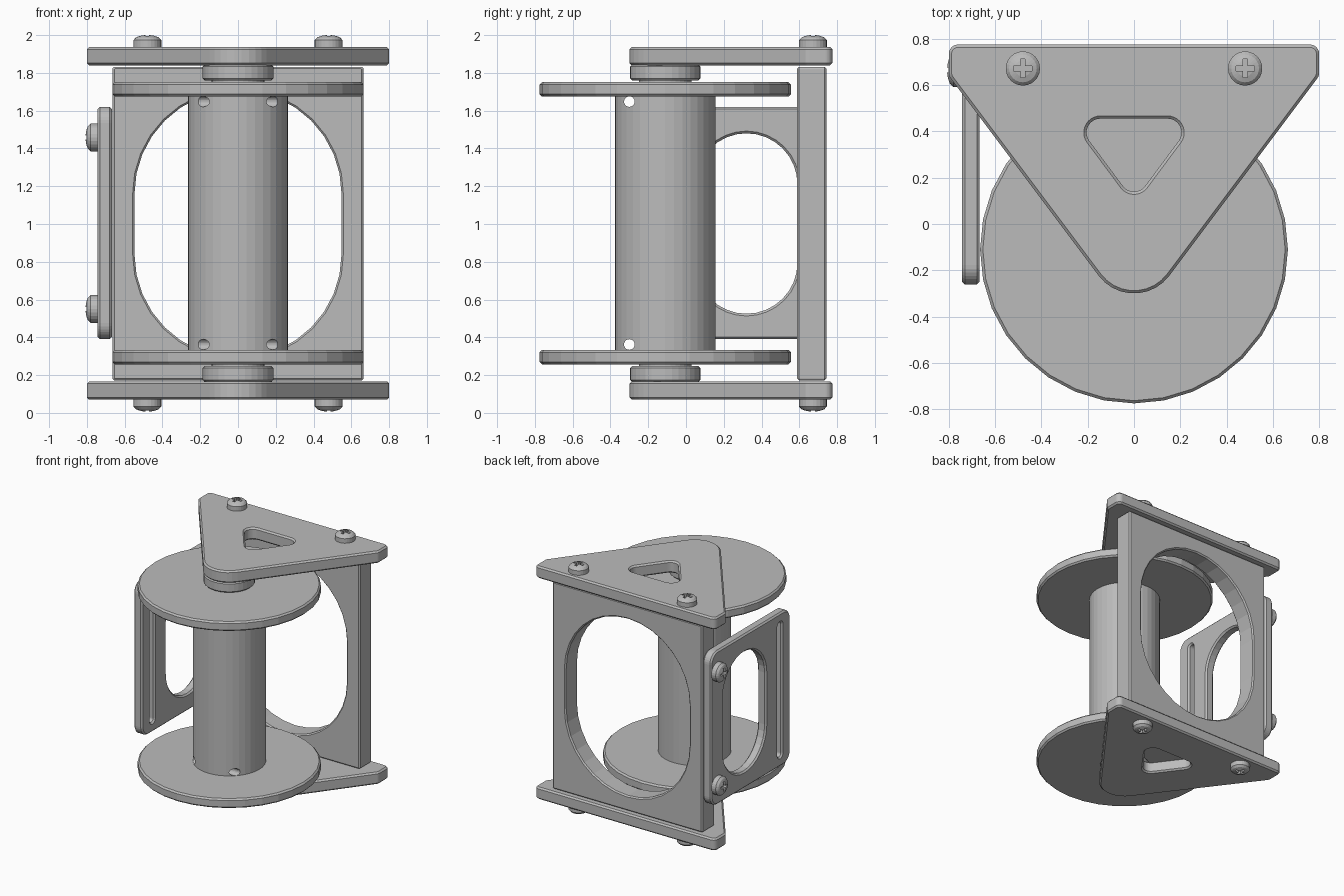
import bpy, bmesh, math
from mathutils import Matrix, Vector

if "Cube" in bpy.data.objects:
    bpy.data.objects.remove(bpy.data.objects["Cube"])

steel = bpy.data.materials.new("grey_metal")
steel.diffuse_color = (0.5, 0.5, 0.5, 1)
steel.use_nodes = True
steel.node_tree.nodes["Principled BSDF"].inputs["Base Color"].default_value = steel.diffuse_color

# Axis placements: local (u, v, depth) to world
XY = lambda u, v, w: (u, v, w)
XZ = lambda u, v, w: (u, w, v)
YZ = lambda u, v, w: (w, u, v)


def finish(name, bm):
    bmesh.ops.recalc_face_normals(bm, faces=bm.faces[:])
    me = bpy.data.meshes.new(name)
    bm.to_mesh(me)
    bm.free()
    me.materials.append(steel)
    ob = bpy.data.objects.new(name, me)
    bpy.context.collection.objects.link(ob)
    return ob


def outline(circles, grow, n):
    """Convex outline wrapped around circles (u, v, r) listed counter-clockwise."""
    if len(circles) == 1:
        u, v, r = circles[0]
        return [(u + (r + grow) * math.sin(2 * math.pi * i / n),
                 v - (r + grow) * math.cos(2 * math.pi * i / n)) for i in range(n)]
    k = len(circles)
    normals = []
    for i in range(k):
        a, b = circles[i], circles[(i + 1) % k]
        du, dv = b[0] - a[0], b[1] - a[1]
        normals.append(math.atan2(dv, du) - math.acos((a[2] - b[2]) / math.hypot(du, dv)))
    pts = []
    for i, (u, v, r) in enumerate(circles):
        start = normals[i - 1]
        sweep = (normals[i] - start) % (2 * math.pi)
        steps = max(2, round(n * sweep / (2 * math.pi)))
        for s in range(steps + 1):
            t = start + sweep * s / steps
            pts.append((u + (r + grow) * math.cos(t), v + (r + grow) * math.sin(t)))
    return pts


def plate(name, outer, holes, w0, w1, place=XY, bevel=0.012, n=32):
    """Chamfered slab with chamfered openings."""
    bm = bmesh.new()
    caps = ([], [])
    for circles, sign in [(outer, -1)] + [(h, 1) for h in holes]:
        rings = []
        for w, g in ((w0, bevel), (w0 + bevel, 0), (w1 - bevel, 0), (w1, bevel)):
            rings.append([bm.verts.new(place(u, v, w))
                          for u, v in outline(circles, sign * g, n)])
        m = len(rings[0])
        for lo, hi in zip(rings, rings[1:]):
            for i in range(m):
                j = (i + 1) % m
                bm.faces.new((lo[i], lo[j], hi[j], hi[i]))
        for cap, ring in zip(caps, (rings[0], rings[-1])):
            cap += [bm.edges.get((ring[i], ring[(i + 1) % m])) for i in range(m)]
    for cap, d in zip(caps, (-1, 1)):
        bmesh.ops.triangle_fill(bm, edges=cap, use_beauty=True, use_dissolve=False,
                                normal=Vector(place(0, 0, d)))
    return finish(name, bm)


def rect(u0, u1, v0, v1, r):
    return [(u0 + r, v0 + r, r), (u1 - r, v0 + r, r), (u1 - r, v1 - r, r), (u0 + r, v1 - r, r)]


def cut(ob, cutter):
    mod = ob.modifiers.new("cut", 'BOOLEAN')
    mod.object = cutter
    mod.operation = 'DIFFERENCE'
    mod.solver = 'EXACT'
    bpy.context.view_layer.objects.active = ob
    bpy.ops.object.modifier_apply(modifier=mod.name)
    bpy.data.objects.remove(cutter)


def screw(name, loc, rot):
    """Domed screw head with a cross recess."""
    bm = bmesh.new()
    rings = [[bm.verts.new((r * math.cos(a), r * math.sin(a), z))
              for a in (2 * math.pi * i / 24 for i in range(24))]
             for r, z in ((0.074, 0), (0.074, 0.038), (0.06, 0.053), (0.035, 0.062), (0.016, 0.065))]
    for lo, hi in zip(rings, rings[1:]):
        for i in range(24):
            j = (i + 1) % 24
            bm.faces.new((lo[i], lo[j], hi[j], hi[i]))
    bm.faces.new(rings[0])
    bm.faces.new(rings[-1])
    head = finish(name, bm)
    for size in ((0.08, 0.02, 0.06), (0.02, 0.08, 0.06)):
        cb = bmesh.new()
        bmesh.ops.create_cube(cb, size=1, matrix=Matrix.Translation((0, 0, 0.06)) @
                              Matrix.Diagonal((*size, 1)))
        cut(head, finish("recess_cutter", cb))
    head.data.transform(Matrix.Translation(loc) @ rot)


CY = -0.11  # spool axis

# Triangular end brackets
bracket = [(0, CY, 0.19), (0.76, 0.653, 0.04), (0.76, 0.735, 0.04),
           (-0.76, 0.735, 0.04), (-0.76, 0.653, 0.04)]
window = [(0, 0.2, 0.06), (0.145, 0.395, 0.06), (-0.145, 0.395, 0.06)]
plate("top_bracket", bracket, [window], 1.84, 1.937)
plate("bottom_bracket", bracket, [window], 0.07, 0.167)

# Back plate with large rounded opening
plate("back_plate", rect(-0.665, 0.665, 0.172, 1.832, 0.014),
      [[(0, 0.84, 0.548), (0, 1.16, 0.548)]], 0.588, 0.743, XZ, 0.01)

# Side guide plate with opening and long slot
plate("side_plate", rect(-0.262, 0.743, 0.39, 1.62, 0.085),
      [[(0.32, 0.795, 0.27), (0.32, 1.21, 0.27)],
       [(-0.13, 0.49, 0.025), (-0.13, 1.52, 0.025)]], -0.743, -0.667, YZ)

# Spool drum with cord holes
drum = plate("drum", [(0, CY, 0.266)], [], 0.325, 1.685, bevel=0.002, n=36)
for z in (0.362, 1.648):
    cut(drum, plate("hole_cutter", [(-0.3, z, 0.028)], [], -0.5, 0.5, YZ, 0.001, 20))

# Flanges, spacers and hubs at both ends
for end, f in (("bottom", lambda z: z), ("top", lambda z: 2.008 - z)):
    for part, r, a, b, bev in (("flange", 0.665, 0.257, 0.333, 0.012),
                               ("spacer", 0.14, 0.24, 0.26, 0.002),
                               ("hub", 0.187, 0.165, 0.247, 0.01)):
        plate(end + "_" + part, [(0, CY, r)], [], min(f(a), f(b)), max(f(a), f(b)),
              bevel=bev, n=32)

# Screws
for side, x in (("left", -0.48), ("right", 0.48)):
    screw("top_screw_" + side, (x, 0.672, 1.935), Matrix.Identity(4))
    screw("bottom_screw_" + side, (x, 0.672, 0.072), Matrix.Rotation(math.pi, 4, 'X'))
for level, z in (("lower", 0.55), ("upper", 1.458)):
    screw("side_screw_" + level, (-0.742, 0.665, z), Matrix.Rotation(-math.pi / 2, 4, 'Y'))
